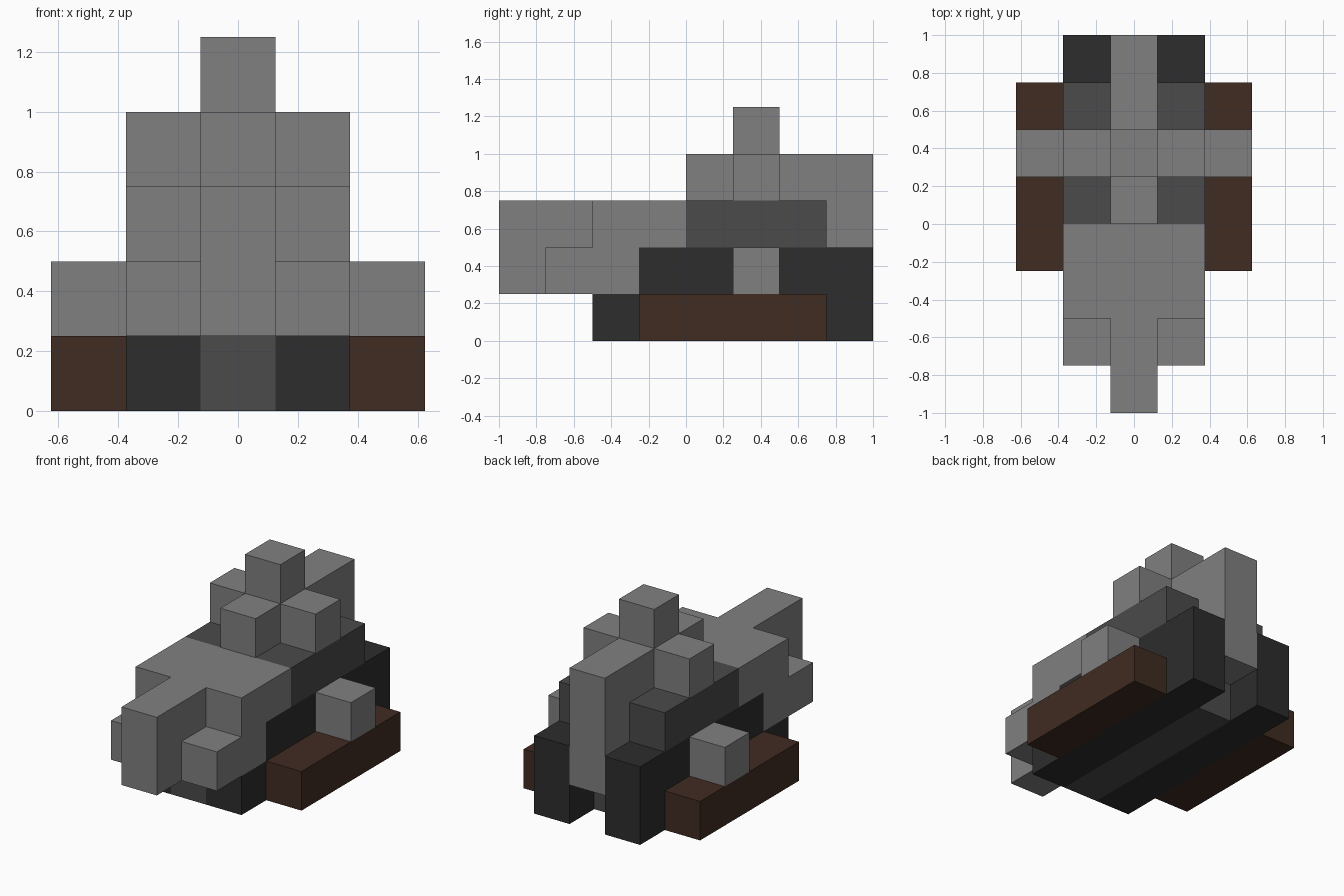
import bpy
import bmesh
from mathutils import Matrix, Vector

cube = bpy.data.objects.get("Cube")
if cube:
    bpy.data.objects.remove(cube, do_unlink=True)

CELL = 0.25  # edge of one block


def make_material(name, rgb):
    mat = bpy.data.materials.new(name)
    mat.use_nodes = True
    color = (*rgb, 1.0)
    mat.diffuse_color = color
    mat.node_tree.nodes["Principled BSDF"].inputs["Base Color"].default_value = color
    return mat


light = make_material("light grey", (0.216, 0.216, 0.216))
dark = make_material("dark grey", (0.069, 0.069, 0.069))
black = make_material("charcoal", (0.026, 0.026, 0.026))
brown = make_material("dark brown", (0.051, 0.025, 0.016))


def block(name, mat, x, y, z):
    """Box from ranges in cells: x from the centre line, y from the middle, z from the ground."""
    lo, hi = (Vector(c) * CELL for c in zip(x, y, z))
    bm = bmesh.new()
    place = Matrix.Translation((lo + hi) / 2) @ Matrix.Diagonal((*(hi - lo), 1))
    bmesh.ops.create_cube(bm, size=1, matrix=place)
    mesh = bpy.data.meshes.new(name)
    bm.to_mesh(mesh)
    bm.free()
    mesh.materials.append(mat)
    bpy.context.collection.objects.link(bpy.data.objects.new(name, mesh))


def pair(name, mat, x, y, z):
    block("left_" + name, mat, x, y, z)
    block("right_" + name, mat, (-x[1], -x[0]), y, z)


MID = (-0.5, 0.5)
INNER = (0.5, 1.5)
OUTER = (1.5, 2.5)
WIDE = (-1.5, 1.5)

# Base: central keel, tall side rails and outer runners
block("keel", dark, MID, (-2, 3), (0, 1))
pair("lower_rail", black, INNER, (-2, 4), (0, 1))
pair("upper_rail", black, INNER, (-1, 4), (1, 2))
pair("runner", brown, OUTER, (-1, 3), (0, 1))
pair("runner_knob", light, OUTER, (1, 2), (1, 2))

# Body and nose
block("body_core", dark, MID, (-1, 3), (1, 2))
block("rear_body", dark, WIDE, (0, 3), (2, 3))
block("front_hood", light, WIDE, (-2, 0), (2, 3))
block("nose", light, MID, (-4, -2), (1, 3))
block("nose_root", light, MID, (-2, -1), (1, 2))
pair("cheek", light, INNER, (-3, -1), (1, 2))

# Top ridge with cross arms, crown and rear post
block("top_ridge", light, MID, (0, 3), (3, 4))
pair("ridge_arm", light, INNER, (1, 2), (3, 4))
block("crown", light, MID, (1, 2), (4, 5))
block("rear_post", light, MID, (3, 4), (1, 4))
